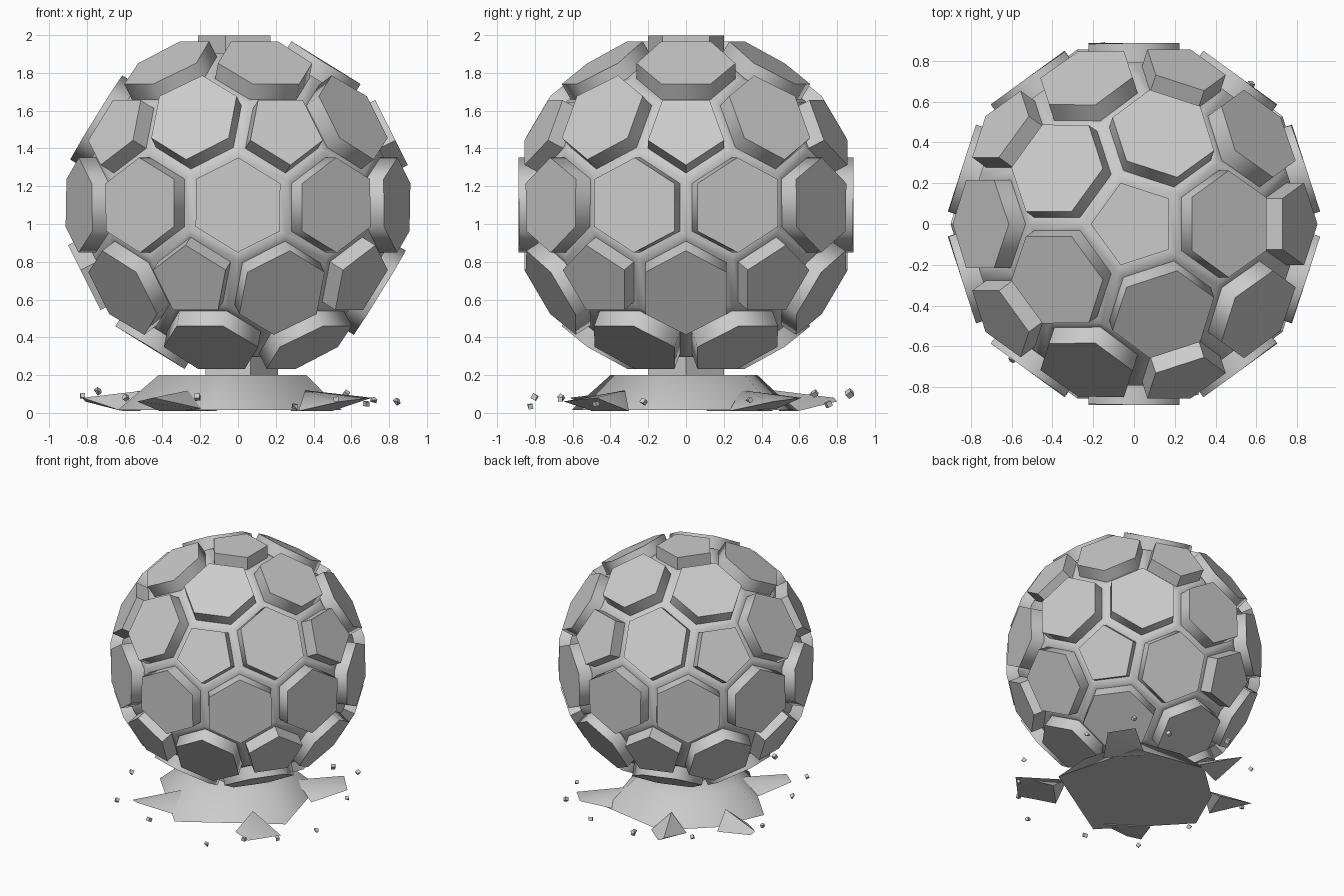
import bpy, bmesh, math, random
from math import radians, cos, sin, atan2
from mathutils import Vector, Matrix

cube = bpy.data.objects.get("Cube")
if cube:
    bpy.data.objects.remove(cube, do_unlink=True)

random.seed(4)
BALL_Z = 1.10
CORE_R = 0.842

grey = bpy.data.materials.new("stone_grey")
grey.use_nodes = True
GREY = (0.6, 0.6, 0.6, 1)
grey.diffuse_color = GREY
grey.node_tree.nodes["Principled BSDF"].inputs["Base Color"].default_value = GREY


def finish(name, bm, smooth_angle=None):
    """Turn a bmesh into a named grey object."""
    bmesh.ops.recalc_face_normals(bm, faces=bm.faces)
    mesh = bpy.data.meshes.new(name)
    bm.to_mesh(mesh)
    bm.free()
    obj = bpy.data.objects.new(name, mesh)
    bpy.context.collection.objects.link(obj)
    mesh.materials.append(grey)
    if smooth_angle:
        bpy.ops.object.select_all(action='DESELECT')
        obj.select_set(True)
        bpy.context.view_layer.objects.active = obj
        bpy.ops.object.shade_smooth_by_angle(angle=radians(smooth_angle))
    return obj


def panelled_ball():
    """Dual of a subdivided icosahedron, each cell inset and raised."""
    ico = bmesh.new()
    bmesh.ops.create_icosphere(ico, subdivisions=2, radius=1)
    bm = bmesh.new()
    corner = {f.index: bm.verts.new(f.calc_center_median().normalized() * CORE_R)
              for f in ico.faces}
    for v in ico.verts:
        n = v.co.normalized()
        u = n.orthogonal().normalized()
        w = n.cross(u)
        ring = sorted((corner[f.index] for f in v.link_faces),
                      key=lambda c: atan2(c.co.dot(w), c.co.dot(u)))
        bm.faces.new(ring)
    ico.free()
    bm.normal_update()
    cells = list(bm.faces)
    bmesh.ops.inset_individual(bm, faces=cells, thickness=0.033, use_even_offset=True)
    raised = bmesh.ops.extrude_discrete_faces(bm, faces=cells)["faces"]
    for f in raised:
        push = f.calc_center_median().normalized() * 0.096
        bmesh.ops.translate(bm, verts=f.verts, vec=push)
    bmesh.ops.translate(bm, verts=bm.verts, vec=(0, 0, BALL_Z))
    return finish("panelled_ball", bm, 65)


def broken_base():
    """Irregular tapered slab under the ball."""
    outline = [(52, .6), (107, .6), (147, .56), (186, .64), (258, .62), (341, .58)]
    bm = bmesh.new()
    rings = []
    for scale, z in ((1, 0.015), (0.66, 0.2)):
        rings.append([bm.verts.new((r * scale * cos(radians(a)),
                                    r * scale * sin(radians(a)), z))
                      for a, r in outline])
    low, high = rings
    bm.faces.new(low)
    bm.faces.new(high)
    for i in range(len(low)):
        j = (i + 1) % len(low)
        bm.faces.new((low[i], low[j], high[j], high[i]))
    return finish("broken_base", bm, 70)


def shard(name, angle, reach, width, tip, skew):
    """Broken wedge with a high inner peak and a lifted outer edge."""
    bm = bmesh.new()
    points = [(reach, skew - tip, 0.06), (reach, skew + tip, 0.08),
              (reach - 0.27, -width, 0.01), (reach - 0.27, width, 0.01),
              (reach - 0.36, skew * 0.5, 0.12)]
    verts = [bm.verts.new(p) for p in points]
    bmesh.ops.convex_hull(bm, input=verts)
    bmesh.ops.rotate(bm, verts=bm.verts, matrix=Matrix.Rotation(radians(angle), 3, 'Z'))
    return finish(name, bm, 60)


panelled_ball()
broken_base()

# Large shards around the base: angle, reach, half width, half tip, tip skew
shards = [(113, .86, .13, .02, 0), (158, .88, .13, .02, 0), (236, .76, .17, .05, -.08),
          (316, .84, .13, .12, .03), (42, .78, .15, .1, .02)]
for i, spec in enumerate(shards):
    shard(f"shard_{i + 1}", *spec)

# Loose chips scattered round the shards
for i, angle in enumerate((25, 50, 68, 100, 128, 165, 200, 228, 255, 290, 308, 325, 345)):
    bm = bmesh.new()
    bmesh.ops.create_cube(bm, size=random.uniform(0.022, 0.034))
    if i % 3 == 0:
        bmesh.ops.delete(bm, geom=[list(bm.verts)[0]], context='VERTS')
        bmesh.ops.convex_hull(bm, input=bm.verts)
    r = random.uniform(0.78, 0.9)
    place = Vector((r * cos(radians(angle)), r * sin(radians(angle)),
                    random.uniform(0.03, 0.12)))
    spin = Matrix.Rotation(random.uniform(0, 6), 4, Vector((1, random.random(), 1)))
    bm.transform(Matrix.Translation(place) @ spin)
    finish(f"chip_{i + 1}", bm)
